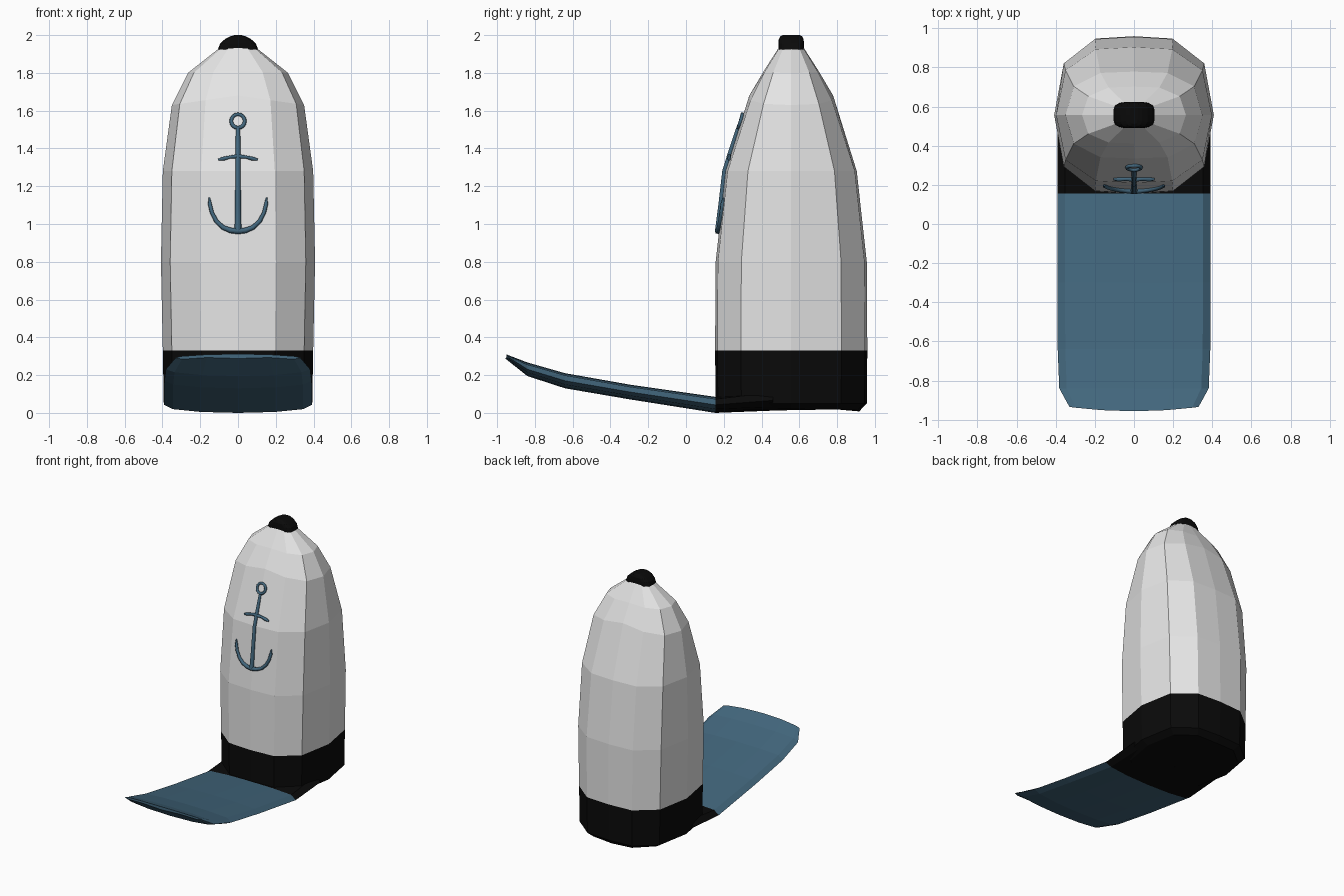
import bpy, bmesh, math

if "Cube" in bpy.data.objects:
    bpy.data.objects.remove(bpy.data.objects["Cube"])


def material(name, rgb):
    m = bpy.data.materials.new(name)
    m.diffuse_color = (*rgb, 1)
    m.use_nodes = True
    m.node_tree.nodes["Principled BSDF"].inputs["Base Color"].default_value = m.diffuse_color
    return m


WHITE = material("off_white", (0.78, 0.78, 0.78))
BLACK = material("black", (0.003, 0.003, 0.003))
BLUE = material("sea_blue", (0.055, 0.135, 0.205))
CY = 0.557  # centre of the crown in y


def loft(name, rings, mats, rule=lambda c: 0, cap=True):
    """Skin a stack of equal-sized closed rings."""
    bm = bmesh.new()
    loops = [[bm.verts.new(p) for p in r] for r in rings]
    n = len(loops[0])
    for a, b in zip(loops, loops[1:]):
        for i in range(n):
            j = (i + 1) % n
            bm.faces.new((a[i], a[j], b[j], b[i]))
    if cap:
        bm.faces.new(loops[0][::-1])
        bm.faces.new(loops[-1])
    bmesh.ops.recalc_face_normals(bm, faces=bm.faces[:])
    for f in bm.faces:
        f.material_index = rule(f.calc_center_median())
    me = bpy.data.meshes.new(name)
    bm.to_mesh(me)
    bm.free()
    for m in mats:
        me.materials.append(m)
    ob = bpy.data.objects.new(name, me)
    bpy.context.collection.objects.link(ob)
    return ob


# Twelve-sided crown with a dark band at the bottom
half = [(0, -1), (.49, -.97), (.88, -.66), (1, 0), (.88, .66), (.49, .97), (0, 1)]
outline = half + [(-x, y) for x, y in half[-2:0:-1]]
# z at front/back, z at sides, half width, half depth
levels = [(.008, .02, .34, .36), (.05, .05, .393, .40), (.33, .33, .398, .403),
          (.80, .80, .408, .40), (1.28, 1.28, .398, .347), (1.68, 1.63, .35, .222),
          (1.81, 1.80, .265, .145), (1.935, 1.93, .10, .065)]
rings = []
for zf, zs, w, d in levels:
    rings.append([(x * w, CY + y * d, zf + (zs - zf) * abs(x)) for x, y in outline])
loft("crown", rings, [WHITE, BLACK], lambda c: 1 if c.z < .33 else 0)

# Button on top
rings = []
for z, w, d in [(1.925, .106, .067), (1.955, .095, .067), (1.978, .07, .066),
                (1.993, .042, .058), (2.0, .018, .045)]:
    ring = []
    for i in range(20):
        a = math.tau * i / 20
        c, s = math.cos(a), math.sin(a)
        ring.append((w * math.copysign(abs(c) ** .55, c),
                     CY + d * math.copysign(abs(s) ** .55, s), z))
    rings.append(ring)
loft("button", rings, [BLACK])

# Long upswept brim, black where it runs under the crown
# y, top z, bottom z, half width, bow of the front edge
sections = [(.46, .12, .012, .392, 0), (.155, .085, 0, .392, 0), (-.30, .15, .072, .392, 0),
            (-.64, .21, .13, .39, 0), (-.84, .267, .195, .382, 0), (-.957, .312, .288, .33, .022)]
rings = []
for y, t, b, w, bow in sections:
    mid = t * .5 + b * .5
    pts = [(0, t), (.5, t - .003), (.9, t - .012), (1, mid), (.88, b + .02), (.5, b + .005), (0, b)]
    if bow:
        pts[2], pts[3], pts[4] = (.9, t - .012), (1, t - .02), (.9, b - .004)
    pts += [(-x, z) for x, z in pts[-2:0:-1]]
    rings.append([(x * w, y + bow * x * x, z) for x, z in pts])
loft("brim", rings, [BLUE, BLACK], lambda c: 1 if c.y > .15 else 0)


# Anchor emblem lying on the front of the crown
def front_y(x, z):
    keys = [(.33, .154), (.80, .157), (1.28, .21), (1.68, .335)]
    for (z0, y0), (z1, y1) in zip(keys, keys[1:]):
        if z <= z1:
            break
    return y0 + (y1 - y0) * (z - z0) / (z1 - z0) + .06 * abs(x) - .006


def rod(name, pts, cyclic=False):
    """Round rod through (x, z, radius) points, following the crown."""
    cu = bpy.data.curves.new(name, 'CURVE')
    cu.dimensions = '3D'
    cu.bevel_depth = 1
    cu.bevel_resolution = 1
    cu.use_fill_caps = True
    sp = cu.splines.new('POLY')
    sp.points.add(len(pts) - 1)
    sp.use_cyclic_u = cyclic
    for p, (x, z, r) in zip(sp.points, pts):
        p.co = (x, front_y(x, z), z, 1)
        p.radius = r
    cu.materials.append(BLUE)
    ob = bpy.data.objects.new(name, cu)
    bpy.context.collection.objects.link(ob)
    bpy.ops.object.select_all(action='DESELECT')
    ob.select_set(True)
    bpy.context.view_layer.objects.active = ob
    bpy.ops.object.convert(target='MESH')


rod("anchor_ring", [(.036 * math.cos(math.tau * i / 16), 1.545 + .036 * math.sin(math.tau * i / 16), .01)
                    for i in range(16)], True)
rod("anchor_shank", [(0, 1.505, .011), (0, 1.38, .014), (0, 1.28, .014), (0, 1.1, .015), (0, .965, .018)])
rod("anchor_stock", [(s * x, z, r) for s, x, z, r in
                     [(-1, .105, 1.34, .006), (-1, .08, 1.345, .012), (-1, .04, 1.355, .009), (1, 0, 1.358, .014),
                      (1, .04, 1.355, .009), (1, .08, 1.345, .012), (1, .105, 1.34, .006)]])
arm = [(.152, 1.14, .004), (.149, 1.105, .011), (.138, 1.06, .011), (.115, 1.015, .012),
       (.08, .982, .013), (.04, .966, .015)]
rod("anchor_arms", [(-x, z, r) for x, z, r in arm] + [(0, .963, .017)] + arm[::-1])
